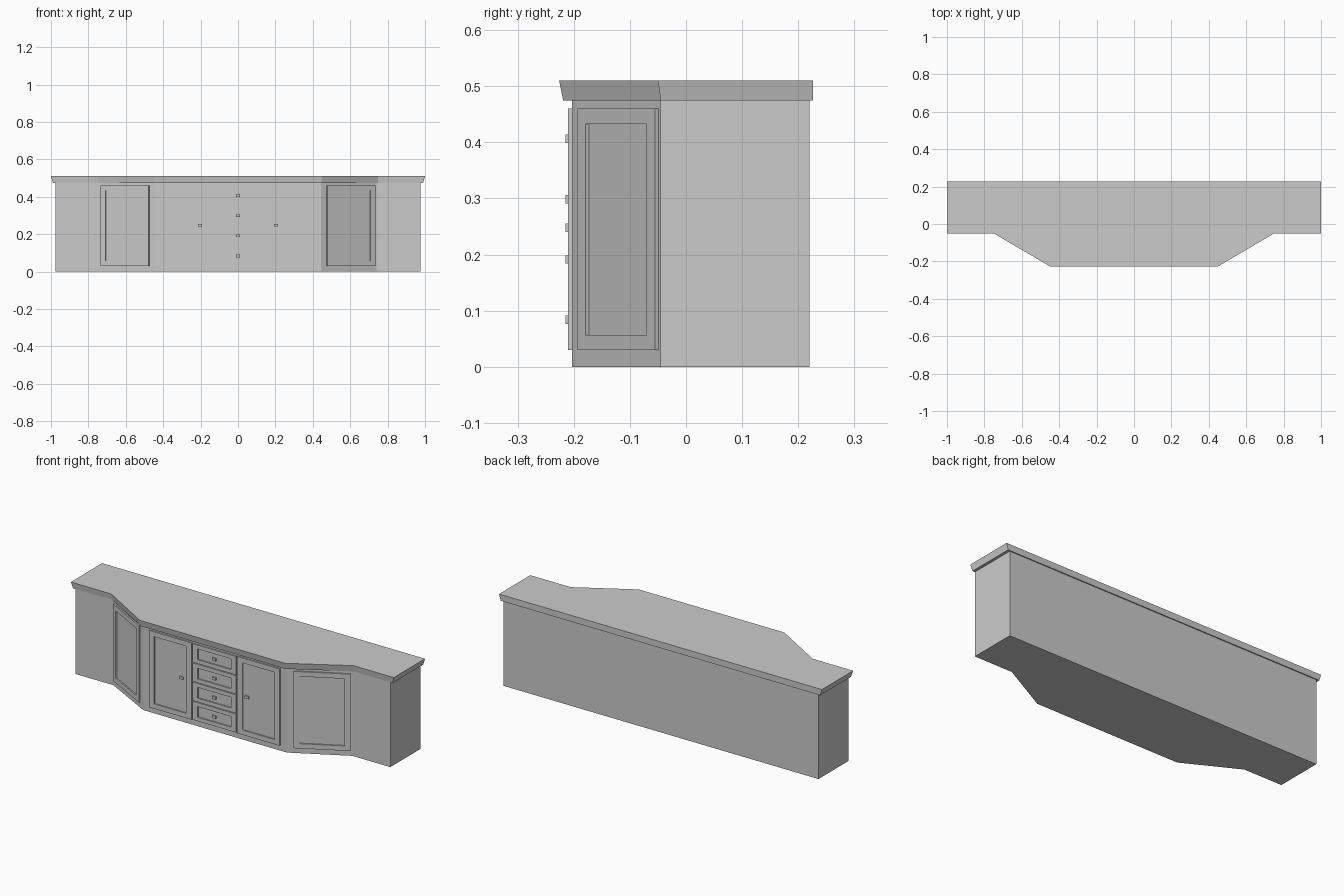
import bpy, bmesh
from math import atan2, hypot
from mathutils import Matrix, Vector

cube = bpy.data.objects.get("Cube")
if cube:
    bpy.data.objects.remove(cube, do_unlink=True)

grey = bpy.data.materials.new("plain grey")
grey.use_nodes = True
COLOUR = (0.6, 0.6, 0.6, 1)
grey.diffuse_color = COLOUR
grey.node_tree.nodes["Principled BSDF"].inputs["Base Color"].default_value = COLOUR


def finish(name, bm, matrix=Matrix()):
    bmesh.ops.recalc_face_normals(bm, faces=bm.faces)
    mesh = bpy.data.meshes.new(name)
    bm.to_mesh(mesh)
    bm.free()
    mesh.materials.append(grey)
    obj = bpy.data.objects.new(name, mesh)
    obj.matrix_world = matrix
    bpy.context.collection.objects.link(obj)
    return obj


def loft(name, low, z0, high, z1):
    """Solid between two mirrored half outlines, listed from back to front."""
    bm = bmesh.new()
    rings = []
    for half, z in ((low, z0), (high, z1)):
        outline = half + [(-x, y) for x, y in reversed(half)]
        rings.append([bm.verts.new((x, y, z)) for x, y in outline])
    a, b = rings
    bm.faces.new(a)
    bm.faces.new(b)
    for i in range(len(a)):
        j = (i + 1) % len(a)
        bm.faces.new((a[i], a[j], b[j], b[i]))
    return finish(name, bm)


def box(bm, x0, x1, y0, y1, z0, z1):
    m = Matrix.Translation(((x0 + x1) / 2, (y0 + y1) / 2, (z0 + z1) / 2))
    m = m @ Matrix.Diagonal((x1 - x0, y1 - y0, z1 - z0, 1))
    bmesh.ops.create_cube(bm, size=1, matrix=m)


THICK = 0.0075


def panel(name, x0, x1, z0, z1, margin_x, margin_z, matrix):
    """Framed front with a sunken centre; local -y points outwards."""
    bm = bmesh.new()
    box(bm, x0, x1, -THICK, 0, z0, z1)
    bm.normal_update()
    front = min(bm.faces, key=lambda f: f.calc_center_median().y)
    bmesh.ops.inset_region(bm, faces=[front], thickness=0.01)
    # Place the inner loop, then sink it
    for v in front.verts:
        v.co.x = x0 + margin_x if v.co.x < (x0 + x1) / 2 else x1 - margin_x
        v.co.z = z0 + margin_z if v.co.z < (z0 + z1) / 2 else z1 - margin_z
    inner = bmesh.ops.extrude_face_region(bm, geom=[front])["geom"]
    bmesh.ops.translate(bm, verts=[g for g in inner if isinstance(g, bmesh.types.BMVert)],
                        vec=(0, THICK - 0.0005, 0))
    if front.is_valid:
        bmesh.ops.delete(bm, geom=[front], context='FACES_ONLY')
    return finish(name, bm, matrix)


def knob(name, x, z):
    bm = bmesh.new()
    box(bm, x - 0.006, x + 0.006, -0.209, -0.2, z - 0.004, z + 0.004)
    box(bm, x - 0.011, x + 0.011, -0.2145, -0.208, z - 0.0075, z + 0.0075)
    finish(name, bm)


# Carcass and flared worktop
outer, inner = Vector((0.74, -0.045)), Vector((0.445, -0.203))
loft("cabinet_body",
     [(0.975, 0.22), (0.975, -0.045), outer[:], inner[:]], 0,
     [(0.975, 0.22), (0.975, -0.045), outer[:], inner[:]], 0.478)
loft("worktop",
     [(0.99, 0.226), (0.99, -0.045), (0.747, -0.045), (0.446, -0.219)], 0.475,
     [(1, 0.226), (1, -0.05), (0.75, -0.05), (0.45, -0.226)], 0.51)

# Centre doors
LOW, HIGH = 0.03, 0.46
front = Matrix.Translation((0, inner.y, 0))
for side, label in ((1, "left"), (-1, "right")):
    xs = sorted((side * 0.142, side * 0.405))
    panel(label + "_front_door", xs[0], xs[1], LOW, HIGH, 0.032, 0.027, front)
    knob(label + "_door_knob", side * 0.203, 0.248)

    # Angled corner doors
    edge = Vector((side * (outer.x - inner.x), outer.y - inner.y)) * side
    length = hypot(*edge)
    place = Matrix.Translation((side * inner.x, inner.y, 0))
    place = place @ Matrix.Rotation(atan2(edge.y, edge.x), 4, 'Z')
    xs = sorted((side * 0.1 * length, side * 0.975 * length))
    panel(label + "_angled_door", xs[0], xs[1], LOW, HIGH, 0.031, 0.027, place)

# Drawer stack
step = (HIGH - LOW) / 4
for i in range(4):
    z = LOW + i * step
    panel(f"drawer_{i + 1}", -0.135, 0.135, z + 0.002, z + step - 0.002, 0.032, 0.022, front)
    knob(f"drawer_knob_{i + 1}", 0, z + step / 2)
